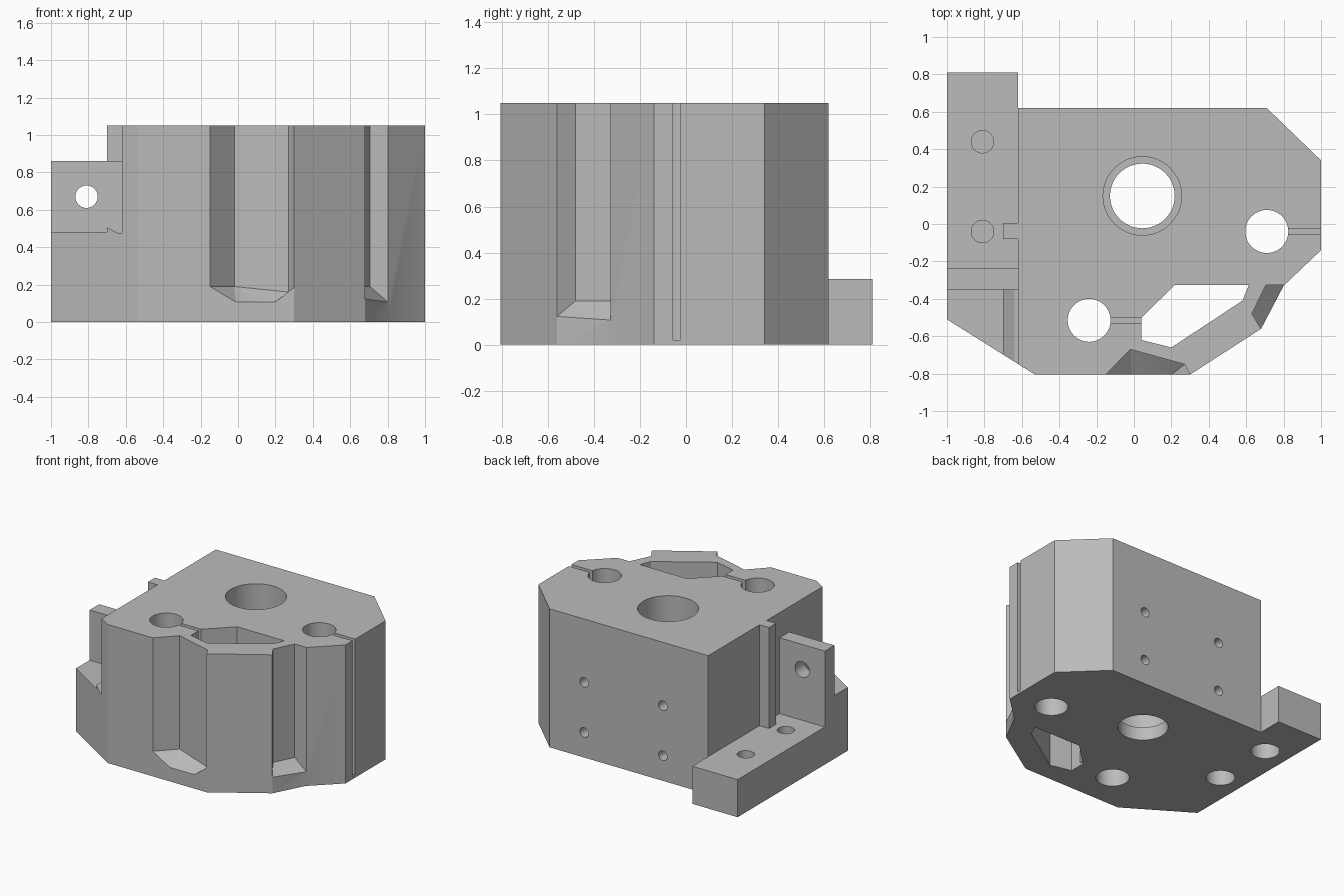
import bpy
import bmesh
from mathutils import Matrix, Vector

cube = bpy.data.objects.get("Cube")
if cube:
    bpy.data.objects.remove(cube, do_unlink=True)

HEIGHT = 1.05
ABOVE = 1.3
BELOW = -0.2

grey = bpy.data.materials.new("machined grey")
grey.use_nodes = True
grey.diffuse_color = (0.5, 0.5, 0.5, 1)
grey.node_tree.nodes["Principled BSDF"].inputs["Base Color"].default_value = (0.5, 0.5, 0.5, 1)


def finish(bm, name):
    bmesh.ops.recalc_face_normals(bm, faces=bm.faces)
    mesh = bpy.data.meshes.new(name)
    bm.to_mesh(mesh)
    bm.free()
    mesh.materials.append(grey)
    obj = bpy.data.objects.new(name, mesh)
    bpy.context.collection.objects.link(obj)
    return obj


def prism(name, outline, low, high, along_y=False):
    """Extrude a flat outline along z, or along y when it is given as x, z."""
    bm = bmesh.new()
    place = (lambda a, b: (a, low, b)) if along_y else (lambda a, b: (a, b, low))
    face = bm.faces.new([bm.verts.new(place(a, b)) for a, b in outline])
    new = bmesh.ops.extrude_face_region(bm, geom=[face])["geom"]
    step = Vector((0, high - low, 0) if along_y else (0, 0, high - low))
    bmesh.ops.translate(bm, vec=step, verts=[g for g in new if isinstance(g, bmesh.types.BMVert)])
    return finish(bm, name)


def box(name, x0, x1, y0, y1, z0, z1):
    return prism(name, [(x0, y0), (x1, y0), (x1, y1), (x0, y1)], z0, z1)


def hull(name, points):
    bm = bmesh.new()
    for p in points:
        bm.verts.new(p)
    bmesh.ops.convex_hull(bm, input=bm.verts)
    return finish(bm, name)


def cylinder(name, radius, start, end):
    start, end = Vector(start), Vector(end)
    axis = end - start
    bm = bmesh.new()
    turn = axis.to_track_quat("Z", "Y").to_matrix().to_4x4()
    bmesh.ops.create_cone(bm, cap_ends=True, segments=48, radius1=radius, radius2=radius,
                          depth=axis.length, matrix=Matrix.Translation((start + end) / 2) @ turn)
    return finish(bm, name)


# Body: one block with the full footprint
body = prism("clamp_body", [(-1, 0.81), (-1, -0.51), (-0.53, -0.805), (0.30, -0.805), (0.68, -0.56),
                            (0.80, -0.33), (1, -0.14), (1, 0.34), (0.71, 0.62), (-0.62, 0.62),
                            (-0.62, 0.81)], 0, HEIGHT)


def cut(cutter):
    cutter.hide_render = True
    mod = body.modifiers.new("cut", "BOOLEAN")
    mod.operation = "DIFFERENCE"
    mod.solver = "EXACT"
    mod.object = cutter
    bpy.context.view_layer.objects.active = body
    bpy.ops.object.modifier_apply(modifier=mod.name)
    bpy.data.objects.remove(cutter, do_unlink=True)


# Rear side flange, leaving an upright rib on the body wall
cut(prism("flange_cut", [(-1.1, -0.235), (-0.62, -0.235), (-0.62, -0.08), (-0.7, -0.08), (-0.7, 0.005),
                         (-0.62, 0.005), (-0.62, 0.62), (-0.61, 0.63), (-0.61, 0.9), (-1.1, 0.9)],
          0.285, ABOVE))

# Front ledge and the upright plate between it and the flange
cut(prism("ledge_cut", [(-1.1, 0.48), (-0.7, 0.48), (-0.7, 0.505), (-0.64, 0.475), (-0.62, 0.475),
                        (-0.62, ABOVE), (-1.1, ABOVE)], -1, -0.35, along_y=True))
cut(box("plate_top_cut", -1.1, -0.62, -0.36, -0.22, 0.86, ABOVE))
cut(cylinder("plate_hole", 0.06, (-0.81, -0.5, 0.67), (-0.81, -0.1, 0.67)))

# Front notch with a faceted floor
wall = [(-0.16, -0.815), (-0.02, -0.67), (0.27, -0.75), (0.305, -0.815)]
cut(hull("front_notch", [(x, y, ABOVE) for x, y in wall]
         + [(x, y, z) for (x, y), z in zip(wall, (0.19, 0.19, 0.16, 0.19))]
         + [(-0.01, -0.815, 0.1), (0.19, -0.815, 0.1), (0.04, -0.75, 0.155)]))

# Corner notch with a sloping floor
wall = [(0.705, -0.327), (0.81, -0.327), (0.685, -0.57), (0.63, -0.48)]
cut(hull("corner_notch", [(x, y, ABOVE) for x, y in wall]
         + [(x, y, z) for (x, y), z in zip(wall, (0.19, 0.1, 0.115, 0.19))]))

# Main bore with a narrower lower end
cut(cylinder("main_bore", 0.21, (0.045, 0.15, 0.1), (0.045, 0.15, ABOVE)))
cut(cylinder("main_bore_end", 0.173, (0.045, 0.15, BELOW), (0.045, 0.15, 0.2)))

# Through pocket, rod holes and their relief slits
cut(prism("pocket", [(0.04, -0.5), (0.22, -0.325), (0.615, -0.325), (0.58, -0.41),
                     (0.2, -0.66), (0.04, -0.62)], BELOW, ABOVE))
for x, y, end in ((0.71, -0.04, 1.1), (-0.24, -0.515, 0.06)):
    cut(cylinder("rod_hole", 0.115, (x, y, BELOW), (x, y, ABOVE)))
    cut(box("relief_slit", x + 0.08, end, y - 0.016, y + 0.016, 0.02, ABOVE))

# Flange bolt holes, recessed from below with a thin web between
for y in (0.44, -0.04):
    cut(cylinder("bolt_hole", 0.06, (-0.81, y, 0.17), (-0.81, y, 0.4)))
    cut(cylinder("bolt_recess", 0.1, (-0.81, y, BELOW), (-0.81, y, 0.16)))

# Four small blind holes in the back wall
for x in (-0.24, 0.42):
    for z in (0.19, 0.57):
        cut(cylinder("back_hole", 0.036, (x, 0.42, z), (x, 0.7, z)))

bpy.ops.object.select_all(action="DESELECT")
body.select_set(True)
bpy.context.view_layer.objects.active = body
bpy.ops.object.shade_smooth_by_angle(angle=0.35)
